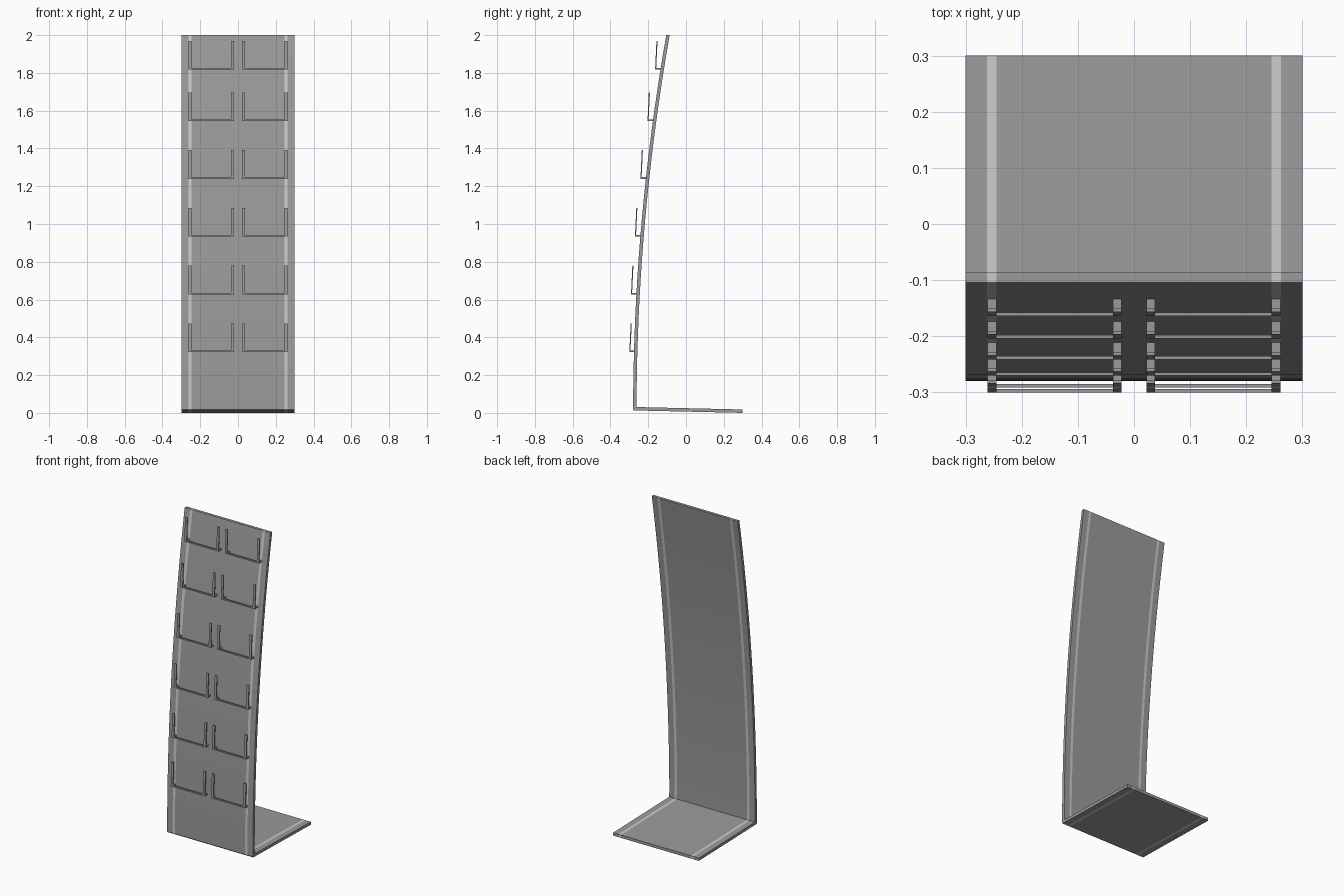
import bpy, bmesh

if "Cube" in bpy.data.objects:
    bpy.data.objects.remove(bpy.data.objects["Cube"])

THICK = 0.018


def front_y(z):
    # gently backward-leaning arc of the panel face
    return -0.28 + z * z / 22.8


def material(name, v):
    m = bpy.data.materials.new(name)
    m.diffuse_color = (v, v, v, 1)
    m.use_nodes = True
    m.node_tree.nodes["Principled BSDF"].inputs["Base Color"].default_value = m.diffuse_color
    return m


dark = material("dark_metal", 0.33)
light = material("light_strip", 0.8)


def finish(name, bm, mats):
    bmesh.ops.recalc_face_normals(bm, faces=bm.faces)
    me = bpy.data.meshes.new(name)
    bm.to_mesh(me)
    bm.free()
    for m in mats:
        me.materials.append(m)
    ob = bpy.data.objects.new(name, me)
    bpy.context.collection.objects.link(ob)
    return ob


# Bent sheet: base foot and curved panel, with two light stripes running its length
N = 20
outer = [(0.30, 0.0), (-0.276, 0.013), (-0.28, 0.018)]
inner = [(0.30, THICK), (-0.261, 0.031), (-0.261, 0.032)]
for i in range(1, N + 1):
    z = 0.032 + (2.0 - 0.032) * i / N
    outer.append((front_y(z), z))
    inner.append((front_y(z) + THICK, z))
loop = outer + inner[::-1]
xs = [-0.30, -0.262, -0.245, 0.245, 0.262, 0.30]
bm = bmesh.new()
rows = [[bm.verts.new((x, y, z)) for y, z in loop] for x in xs]
n = len(loop)
for k in range(len(xs) - 1):
    for i in range(n):
        j = (i + 1) % n
        f = bm.faces.new((rows[k][i], rows[k][j], rows[k + 1][j], rows[k + 1][i]))
        f.material_index = 1 if k in (1, 3) else 0
for row in (rows[0], rows[-1]):
    for i in range(len(outer) - 1):
        bm.faces.new((row[i], row[i + 1], row[n - 2 - i], row[n - 1 - i]))
panel = finish("curved_panel_and_foot", bm, [dark, light])


# Brochure holders: L-shaped prongs joined by a front rail
def prism(bm, profile, x0, x1):
    a = [bm.verts.new((x0, y, z)) for y, z in profile]
    b = [bm.verts.new((x1, y, z)) for y, z in profile]
    bm.faces.new(a)
    bm.faces.new(b[::-1])
    for i in range(len(a)):
        j = (i + 1) % len(a)
        bm.faces.new((a[i], a[j], b[j], b[i]))


T = 0.006
for r, z in enumerate([0.322, 0.627, 0.934, 1.239, 1.544, 1.818]):
    back = front_y(z) + 0.004
    front = front_y(z) - 0.0285 if r else -0.30
    lean = 0.007
    prong = [(back, z), (front, z), (front + lean, z + 0.152),
             (front + lean + T, z + 0.152), (front + T, z + 0.009), (back, z + 0.009)]
    rail = [(front, z), (front + T, z), (front + T, z + 0.009), (front, z + 0.009)]
    for side, label in ((-1, "left"), (1, "right")):
        bm = bmesh.new()
        for x0, x1 in ((0.022, 0.037), (0.245, 0.261)):
            prism(bm, prong, side * x0, side * x1)
        prism(bm, rail, side * 0.037, side * 0.245)
        finish(f"holder_{label}_{r + 1}", bm, [dark])
